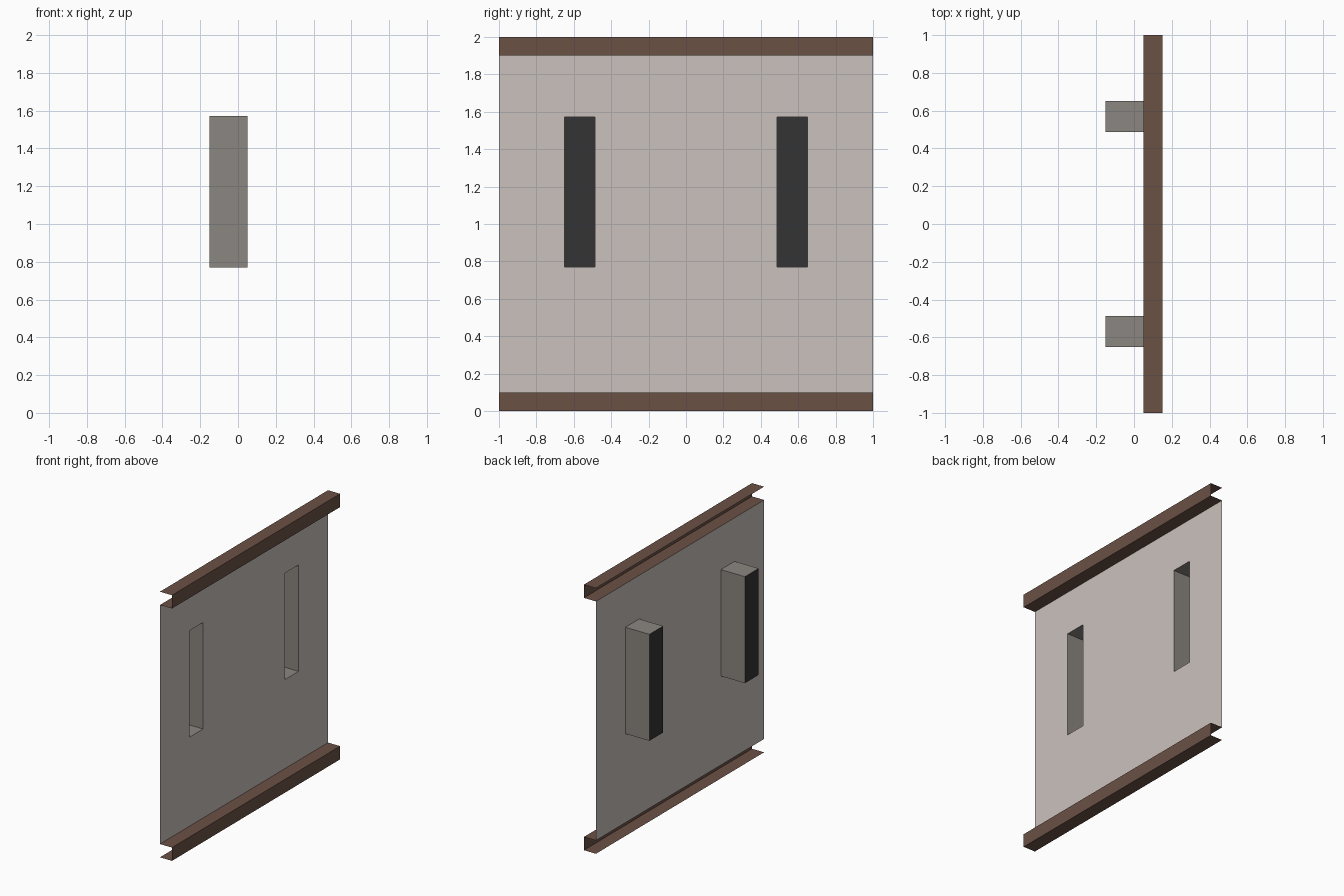
import bpy, bmesh

if "Cube" in bpy.data.objects:
    bpy.data.objects.remove(bpy.data.objects["Cube"])

def lin(c):
    c /= 255
    return c / 12.92 if c <= 0.04045 else ((c + 0.055) / 1.055) ** 2.4

def material(name, r, g, b):
    m = bpy.data.materials.new(name)
    m.diffuse_color = (lin(r), lin(g), lin(b), 1)
    m.use_nodes = True
    m.node_tree.nodes["Principled BSDF"].inputs["Base Color"].default_value = m.diffuse_color
    return m

plaster = material("pale plaster", 202, 193, 188)
grey = material("warm grey", 139, 134, 128)
dark = material("charcoal", 52, 52, 52)
brown = material("brown trim", 107, 81, 69)

def build(name, quads, mats):
    """quads: list of (four corners, material index)"""
    bm = bmesh.new()
    for corners, mi in quads:
        bm.faces.new([bm.verts.new(c) for c in corners]).material_index = mi
    bmesh.ops.remove_doubles(bm, verts=bm.verts, dist=1e-5)
    me = bpy.data.meshes.new(name)
    bm.to_mesh(me)
    bm.free()
    for m in mats:
        me.materials.append(m)
    ob = bpy.data.objects.new(name, me)
    bpy.context.collection.objects.link(ob)
    return ob

WALL, BACK, FRONT = 0.05, -0.15, 0.15
Y_IN, Y_OUT, Z0, Z1 = 0.486, 0.65, 0.77, 1.572

# Wall panel: grid of strips facing +x, skipping the two niche openings
ys = [-1, -Y_OUT, -Y_IN, Y_IN, Y_OUT, 1]
zs = [0.1, Z0, Z1, 1.9]
panel = []
for i in range(5):
    for j in range(3):
        if j == 1 and i in (1, 3):
            continue
        a, b, c, d = ys[i], ys[i + 1], zs[j], zs[j + 1]
        panel.append((((WALL, a, c), (WALL, b, c), (WALL, b, d), (WALL, a, d)), 0))
wall = build("wall_panel", panel, [plaster])
bm = bmesh.new()
bm.from_mesh(wall.data)
bmesh.ops.dissolve_limit(bm, angle_limit=0.01, verts=bm.verts, edges=bm.edges)
bm.to_mesh(wall.data)
bm.free()

# Open channel along y, normals outward (flip for inward-facing niches)
def ring(a, b, c, d):
    return [(a, c), (b, c), (b, d), (a, d)]

# Recessed niches: four grey sides and a dark back, facing inward
for name, a, b in (("left_niche", -Y_OUT, -Y_IN), ("right_niche", Y_IN, Y_OUT)):
    pts = ring(a, b, Z0, Z1)
    quads = [([(BACK, *p) for p in pts], 1)]
    for k in range(4):
        p, q = pts[k], pts[(k + 1) % 4]
        quads.append((((BACK, *q), (BACK, *p), (WALL, *p), (WALL, *q)), 0))
    build(name, quads, [grey, dark])

# Trim rails: C-shaped channels, open at the ends and behind
for name, z in (("bottom_rail", 0.0), ("top_rail", 1.9)):
    prof = [(WALL, z), (FRONT, z), (FRONT, z + 0.1), (WALL, z + 0.1)]
    quads = []
    for (xa, za), (xb, zb) in zip(prof, prof[1:]):
        quads.append((((xa, -1, za), (xb, -1, zb), (xb, 1, zb), (xa, 1, za)), 0))
    build(name, quads, [brown])
